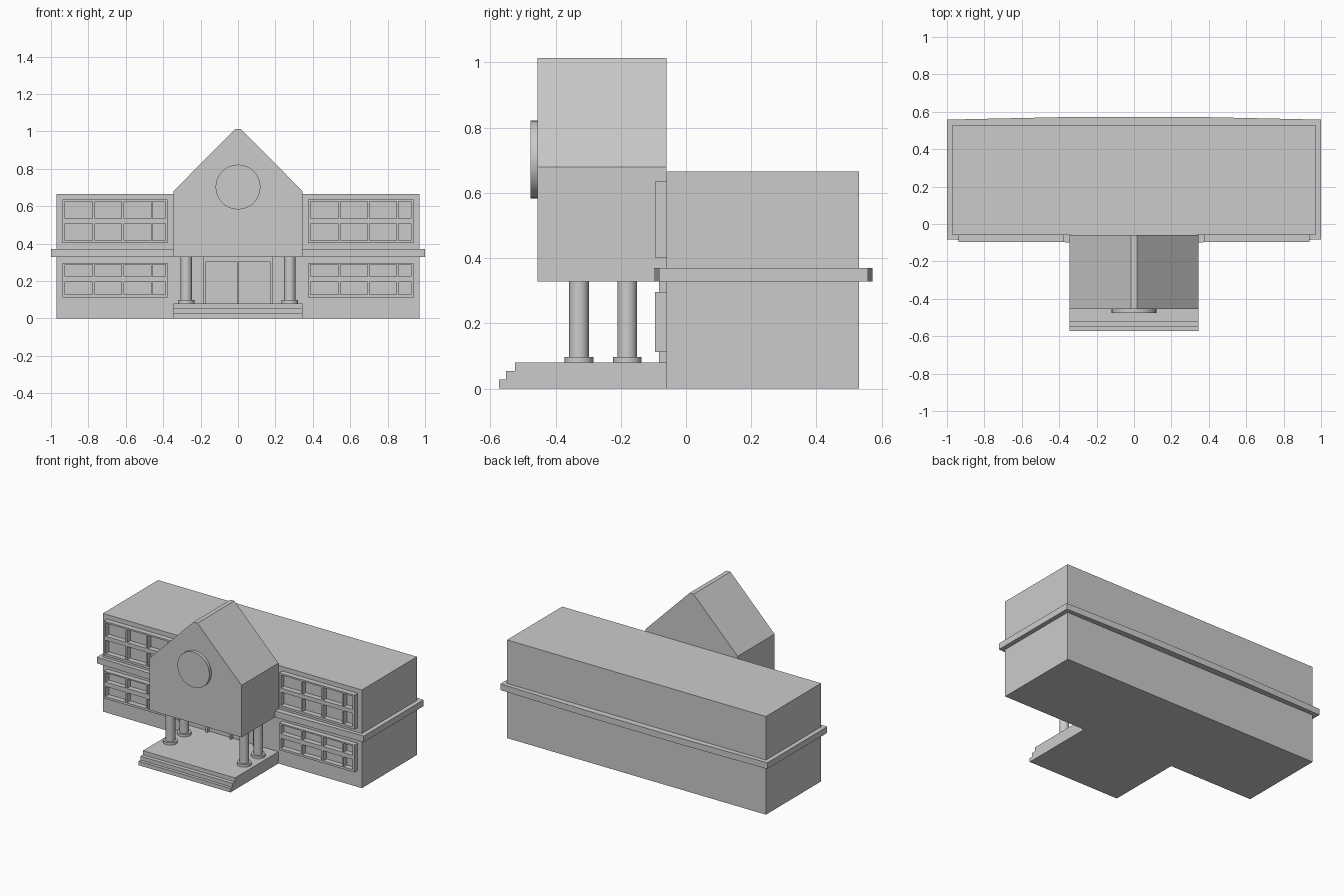
import bpy, bmesh
from mathutils import Vector

if "Cube" in bpy.data.objects:
    bpy.data.objects.remove(bpy.data.objects["Cube"])


def finish(name, bm):
    bmesh.ops.recalc_face_normals(bm, faces=bm.faces[:])
    mesh = bpy.data.meshes.new(name)
    bm.to_mesh(mesh)
    bm.free()
    ob = bpy.data.objects.new(name, mesh)
    bpy.context.collection.objects.link(ob)
    return ob


def prism(name, points, offset):
    """Extrude a closed profile of 3D points along an offset."""
    bm = bmesh.new()
    face = bm.faces.new([bm.verts.new(p) for p in points])
    new = bmesh.ops.extrude_face_region(bm, geom=[face], use_keep_orig=True)["geom"]
    bmesh.ops.translate(bm, vec=Vector(offset),
                        verts=[v for v in new if isinstance(v, bmesh.types.BMVert)])
    return finish(name, bm)


def lattice(name, xs, zs, y_front, y_back):
    """Frame with an opening in every odd column/row cell of the grid."""
    bm = bmesh.new()
    v = [[bm.verts.new((x, y_back, z)) for z in zs] for x in xs]
    for i in range(len(xs) - 1):
        for j in range(len(zs) - 1):
            if not (i % 2 and j % 2):
                bm.faces.new((v[i][j], v[i + 1][j], v[i + 1][j + 1], v[i][j + 1]))
    new = bmesh.ops.extrude_face_region(bm, geom=bm.faces[:], use_keep_orig=True)["geom"]
    bmesh.ops.translate(bm, vec=(0, y_front - y_back, 0),
                        verts=[g for g in new if isinstance(g, bmesh.types.BMVert)])
    return finish(name, bm)


def cylinder(name, radius, depth, loc, rot=(0, 0, 0)):
    bpy.ops.mesh.primitive_cylinder_add(vertices=32, radius=radius, depth=depth,
                                        location=loc, rotation=rot)
    ob = bpy.context.object
    ob.name = name
    bpy.ops.object.shade_smooth_by_angle()
    return ob


# Main wing
prism("main_building", [(-.97, -.06, 0), (.97, -.06, 0), (.97, .53, 0), (-.97, .53, 0)],
      (0, 0, .665))

# Ledge around the building, slightly bowed front and back
prism("floor_ledge", [(-1, -.083, .328), (-.35, -.098, .328), (.35, -.098, .328), (1, -.083, .328),
                      (1, .558, .328), (.35, .572, .328), (-.35, .572, .328), (-1, .558, .328)],
      (0, 0, .042))

# Gabled entrance block
gable = [(-.345, .328), (.345, .328), (.345, .68), (.015, 1.013), (-.015, 1.013), (-.345, .68)]
prism("gable_block", [(x, -.455, z) for x, z in gable], (0, .395, 0))

# Porch with steps
steps = [(-.06, 0), (-.573, 0), (-.573, .027), (-.552, .027), (-.552, .053),
         (-.525, .053), (-.525, .08), (-.06, .08)]
prism("porch_steps", [(-.345, y, z) for y, z in steps], (.69, 0, 0))

# Round clock face
cylinder("clock_disc", .12, .03, (0, -.462, .702), (1.570796, 0, 0))

# Columns
for x in (-.277, .277):
    for y in (-.328, -.18):
        cylinder("column", .03, .25, (x, y, .205))
        cylinder("column_base", .044, .017, (x, y, .0885))

# Window lattices: three wide columns and a narrow one on the right
cols = [.375, .388, .537, .549, .692, .704, .848, .858, .926, .938]
rows = {"upper": [.402, .417, .508, .535, .624, .635],
        "lower": [.112, .127, .195, .225, .287, .296]}
for side, shift in (("left", -1.314), ("right", 0)):
    for level, zs in rows.items():
        lattice(f"{side}_{level}_windows", [x + shift for x in cols], zs, -.095, -.06)

# Double door frame
lattice("door_frame", [-.185, -.17, -.006, .006, .17, .185], [.078, .08, .303, .33],
        -.083, -.06)
